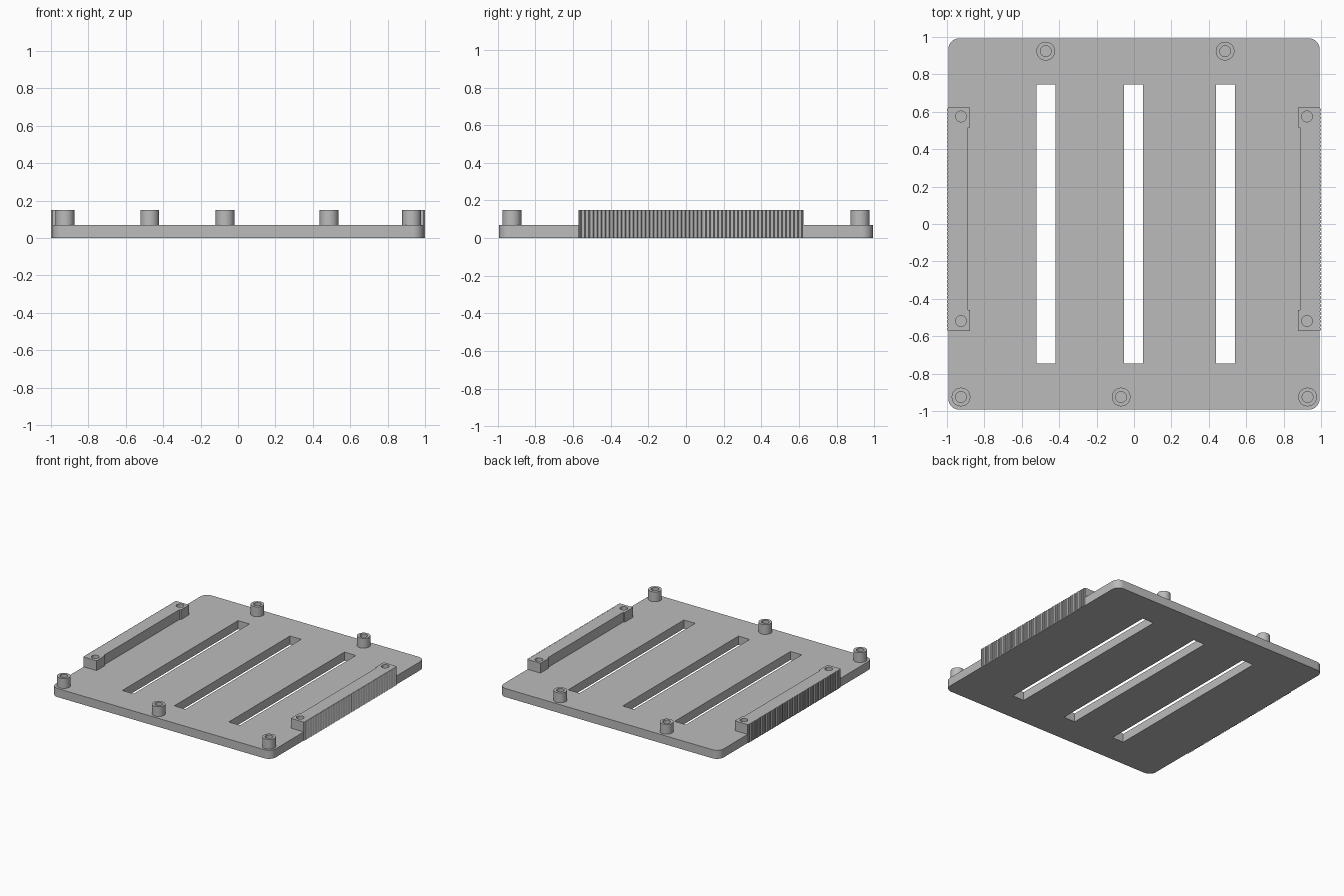
import bpy, bmesh, math

if "Cube" in bpy.data.objects:
    bpy.data.objects.remove(bpy.data.objects["Cube"])

PLATE_TOP, TOP = 0.07, 0.15
EDGE = 0.993

grey = bpy.data.materials.new("grey plastic")
grey.diffuse_color = (0.5, 0.5, 0.5, 1)
grey.use_nodes = True
grey.node_tree.nodes["Principled BSDF"].inputs["Base Color"].default_value = grey.diffuse_color


def rect(x0, x1, y0, y1):
    return [(x0, y0), (x1, y0), (x1, y1), (x0, y1)]


def circle(x, y, r, n=32):
    return [(x + r * math.cos(2 * math.pi * i / n),
             y + r * math.sin(2 * math.pi * i / n)) for i in range(n)]


def rounded_square(h, r, n=8):
    pts = []
    for k, (sx, sy) in enumerate([(1, 1), (-1, 1), (-1, -1), (1, -1)]):
        for i in range(n + 1):
            a = math.pi / 2 * (k + i / n)
            pts.append((sx * (h - r) + r * math.cos(a),
                        sy * (h - r) + r * math.sin(a)))
    return pts


def extrude(name, loops, z0, z1):
    """Filled outline with holes, extruded from z0 to z1."""
    cu = bpy.data.curves.new(name, 'CURVE')
    cu.dimensions = '2D'
    cu.fill_mode = 'BOTH'
    cu.extrude = (z1 - z0) / 2
    for loop in loops:
        sp = cu.splines.new('POLY')
        sp.points.add(len(loop) - 1)
        for p, (x, y) in zip(sp.points, loop):
            p.co = (x, y, 0, 1)
        sp.use_cyclic_u = True
    ob = bpy.data.objects.new(name, cu)
    bpy.context.collection.objects.link(ob)
    bpy.ops.object.select_all(action='DESELECT')
    ob.select_set(True)
    bpy.context.view_layer.objects.active = ob
    bpy.ops.object.convert(target='MESH')
    ob = bpy.context.view_layer.objects.active
    # weld the caps to the walls
    bm = bmesh.new()
    bm.from_mesh(ob.data)
    bmesh.ops.remove_doubles(bm, verts=bm.verts, dist=1e-5)
    bmesh.ops.translate(bm, verts=bm.verts, vec=(0, 0, (z0 + z1) / 2))
    bmesh.ops.recalc_face_normals(bm, faces=bm.faces)
    bm.to_mesh(ob.data)
    bm.free()
    ob.data.materials.clear()
    ob.data.materials.append(grey)
    bpy.ops.object.shade_smooth_by_angle(angle=math.radians(25))
    return ob


# Base plate with three long slots
slots = [rect(x - 0.051, x + 0.051, -0.746, 0.746) for x in (-0.471, -0.002, 0.49)]
extrude("base_plate", [rounded_square(EDGE, 0.06)] + slots, 0, PLATE_TOP)

# Round screw bosses
for i, (x, y) in enumerate([(-0.472, 0.924), (0.487, 0.924), (-0.925, -0.925),
                            (-0.069, -0.925), (0.928, -0.925)]):
    extrude(f"screw_boss_{i + 1}", [circle(x, y, 0.05), circle(x, y, 0.029)],
            PLATE_TOP, TOP)

# Side rails with ribbed outer faces that run down over the plate edge
Y0, Y1, RIBS = -0.571, 0.624, 56
step = (Y1 - Y0) / RIBS
ribbed = [(EDGE, Y0)]
for i in range(RIBS):
    y = Y0 + i * step
    ribbed += [(1.0, y + step * 0.25), (1.0, y + step * 0.55),
               (EDGE + 0.0005, y + step * 0.8)]
ribbed.append((EDGE, Y1))

for side, s in (("left", -1), ("right", 1)):
    inner = [(0.877, Y1), (0.877, 0.517), (0.888, 0.517),
             (0.888, -0.46), (0.877, -0.46), (0.877, Y0)]
    outline = [(s * x, y) for x, y in ribbed + inner]
    holes = [circle(s * 0.925, y, 0.029) for y in (0.575, -0.519)]
    extrude(f"{side}_rail", [outline] + holes, PLATE_TOP, TOP)
    extrude(f"{side}_grip_ribs", [[(s * x, y) for x, y in ribbed]], 0, PLATE_TOP)
